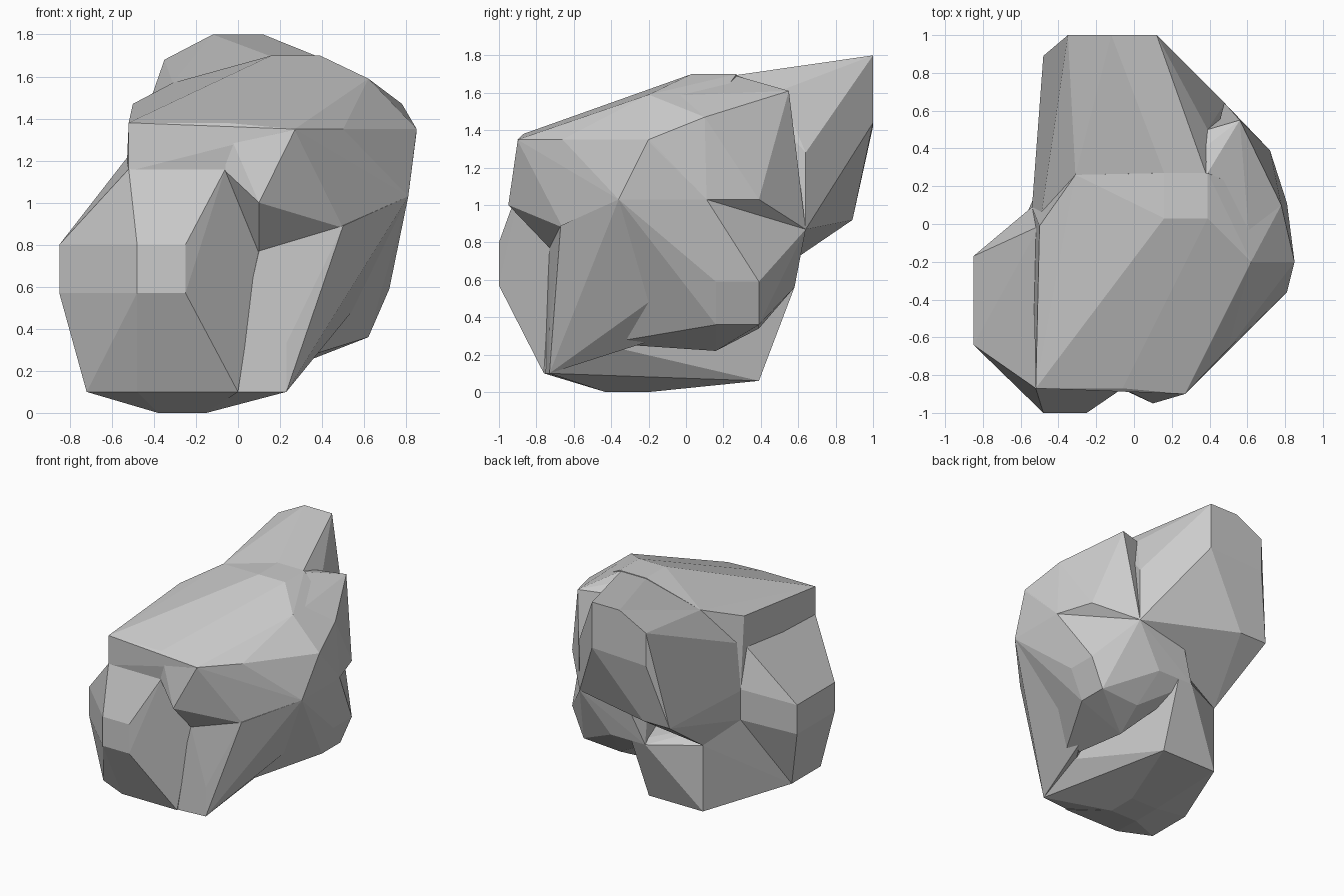
import bpy, bmesh, math


def lump(name, points):
    """Faceted stone mass: convex skin around a few corner points."""
    bm = bmesh.new()
    for p in points:
        bm.verts.new(p)
    res = bmesh.ops.convex_hull(bm, input=bm.verts[:])
    junk = {v for v in res["geom_interior"] + res["geom_unused"]
            if isinstance(v, bmesh.types.BMVert) and v.is_valid}
    bmesh.ops.delete(bm, geom=list(junk), context='VERTS')
    bmesh.ops.recalc_face_normals(bm, faces=bm.faces[:])
    mesh = bpy.data.meshes.new(name)
    bm.to_mesh(mesh)
    bm.free()
    ob = bpy.data.objects.new(name, mesh)
    bpy.context.collection.objects.link(ob)
    return ob


def span(x, y, z, axis, end):
    """Two points: the given one and its copy with one coordinate changed."""
    a, b = [x, y, z], [x, y, z]
    b[axis] = end
    return [a, b]


# Crown: sloping top and overhanging right flank
crown = lump("rock", [
    *span(-.52, -.87, 1.38, 2, 1.15), *span(-.06, -.87, 1.38, 2, 1.15),
    (.27, -.9, 1.35), (.1, -.72, .76),
    *span(.5, -.66, 1.35, 2, .88), (.62, -.2, 1.59), (.85, -.2, 1.35),
    *span(.81, -.36, 1.03, 1, .11), (.78, .1, 1.47),
    *span(.16, .03, 1.7, 1, .27), *span(.39, .03, 1.7, 1, .27),
    *span(-.5, -.01, 1.47, 2, 1.25), (-.31, .26, 1.57),
    (-.54, .09, .93), (.1, .3, .7)])

# Brow jutting out at the front
brow = lump("brow", [
    (.1, -.95, 1.0), (-.06, -.87, 1.37), (-.06, -.875, 1.15),
    (.27, -.9, 1.345), (.1, -.72, .76), *span(.5, -.66, 1.12, 2, .88),
    (0, -.4, 1)])

# Knob at the back right
knob = lump("back_knob", [
    (.39, .03, 1.69), *span(.39, .27, 1.69, 0, .2), (.39, .5, 1.61),
    *span(.56, .32, 1.61, 1, .55), (.56, .55, 1.47),
    (.62, -.2, 1.58), (.85, -.2, 1.34), (.72, .39, 1.03),
    (.78, .1, 1.47), (.48, .64, .87), (.81, .11, 1.03),
    (.3, .1, 1.0), (.2, .5, 1.0)])

# Horn rising to the back, with the left wall
horn = lump("back_horn", [
    *span(-.35, 1, 1.68, 2, 1.42), (-.12, 1, 1.8),
    *span(.12, 1, 1.8, 2, 1.44), *span(-.48, .89, .92, 0, -.25),
    (-.31, .26, 1.57), *span(.16, .27, 1.695, 0, .38), (.39, .5, 1.61),
    *span(-.54, .09, .93, 2, .7), (-.42, .39, .58),
    (.05, .62, .8), (.48, .64, 1.28), (.48, .64, .87),
    (-.5, -.01, 1.25)])

# Left front bulge
bulge = lump("left_bulge", [
    *span(-.48, -1, .8, 2, .57), *span(-.25, -1, .8, 2, .57),
    *span(-.85, -.64, .8, 2, .57), *span(-.85, -.17, .8, 2, .57),
    *span(-.54, .09, .94, 2, .7), *span(-.72, -.65, .1, 1, -.29),
    *span(-.48, -.76, .1, 0, 0), *span(-.38, -.43, 0, 0, -.15),
    *span(-.38, -.2, 0, 0, -.15), *span(-.52, -.87, 1.16, 0, -.06),
    (.1, -.72, .77), (0, -.77, .33), (-.5, -.01, 1.25), (0, 0, 1.1)])

# Foot under the body
foot = lump("foot", [
    *span(.23, -.73, .33, 2, .1), *span(0, -.75, .33, 2, .1),
    (.3, -.43, .25), (.15, -.2, .25),
    *span(-.38, -.43, 0, 0, -.15), *span(-.38, -.2, 0, 0, -.15),
    *span(.05, .16, .06, 1, .39), *span(-.42, .39, .06, 2, .58),
    (-.4, .16, .06), (-.72, -.29, .1), (-.54, .09, .7),
    *span(.07, .58, .56, 0, -.05), (.1, -.7, .75)])

# Sloping cheek between foot and flank
cheek = lump("cheek", [
    (.5, -.67, .89), (.1, -.73, .77), *span(.23, -.73, .33, 2, .1),
    *span(0, -.75, .33, 2, .1), *span(.3, -.43, .48, 2, .25),
    (.34, -.2, .27), (.54, -.2, .48), (.81, -.36, 1.03), (.81, .11, 1.03),
    (0, -.2, .6), (.2, .1, .8)])

# Right hip, closing the hollow under the horn
hip = lump("right_hip", [
    *span(.62, .16, .36, 1, .39), *span(.72, .16, .59, 1, .39),
    *span(.81, -.36, 1.03, 1, .11), (.34, -.2, .27), (.54, -.2, .48),
    (.26, .16, .22), (.3, .39, .34), (.3, -.43, .26), (.3, -.43, .48),
    *span(.25, .58, .56, 0, -.05), (.05, .62, .8), (.48, .64, .87),
    (.1, -.1, .4), (.1, .3, 1.0), (.5, .4, 1.1)])

# Fuse the masses into one stone
for part in (brow, knob, horn, bulge, foot, cheek, hip):
    mod = crown.modifiers.new("fuse", 'BOOLEAN')
    mod.operation = 'UNION'
    mod.solver = 'EXACT'
    mod.object = part
    bpy.context.view_layer.objects.active = crown
    bpy.ops.object.modifier_apply(modifier=mod.name)
    bpy.data.objects.remove(part)

# Clean up nearly flat joints, keep flat facets
bm = bmesh.new()
bm.from_mesh(crown.data)
bmesh.ops.remove_doubles(bm, verts=bm.verts[:], dist=.002)
bmesh.ops.dissolve_limit(bm, angle_limit=math.radians(2),
                         verts=bm.verts[:], edges=bm.edges[:])
for f in bm.faces:
    f.smooth = False
bm.to_mesh(crown.data)
bm.free()
